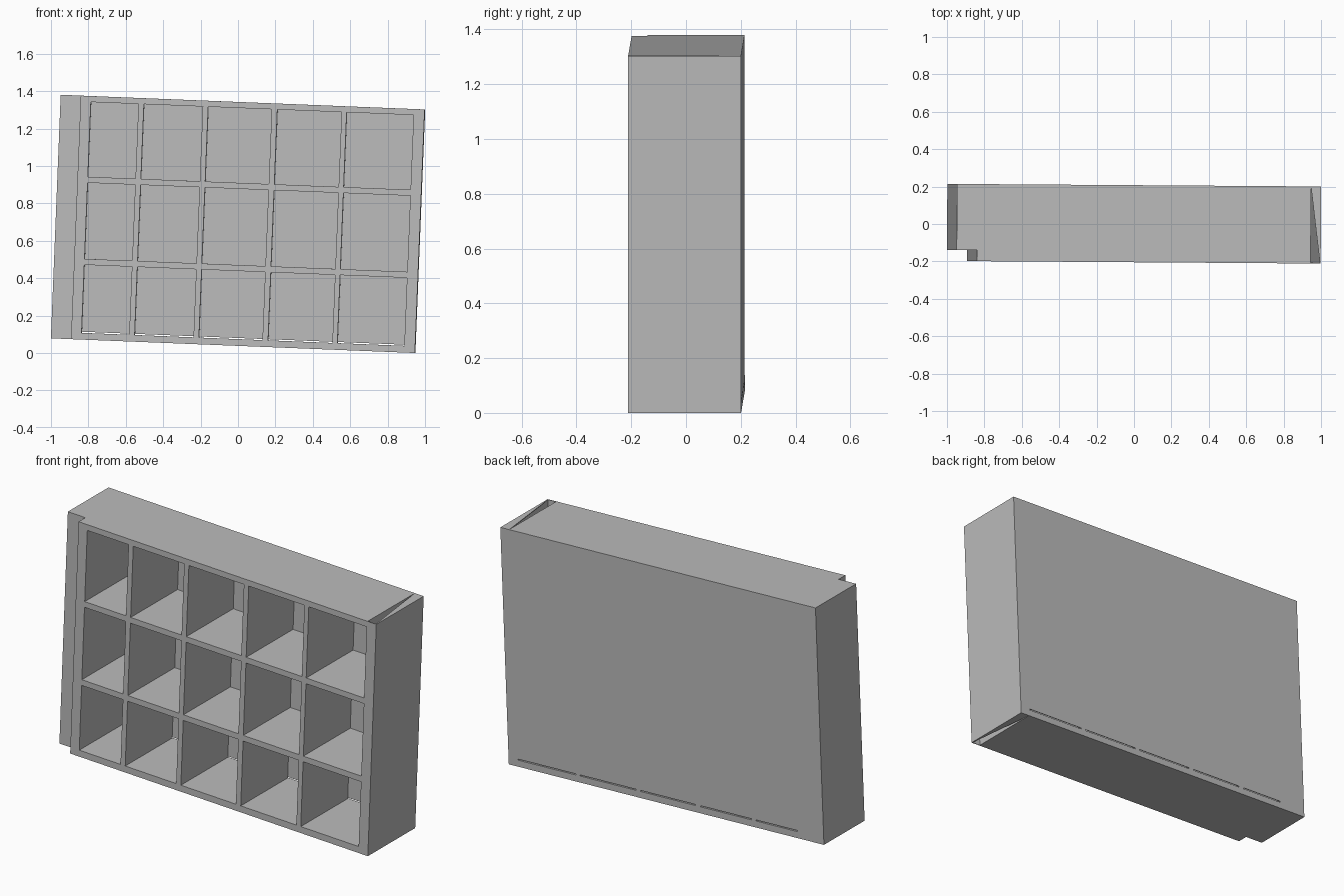
import bpy
from math import radians
from mathutils import Matrix

cube = bpy.data.objects.get("Cube")
if cube:
    bpy.data.objects.remove(cube, do_unlink=True)

# One plain material
grey = bpy.data.materials.new("plain_grey")
grey.use_nodes = True
COLOR = (0.5, 0.5, 0.5, 1)
grey.diffuse_color = COLOR
grey.node_tree.nodes["Principled BSDF"].inputs["Base Color"].default_value = COLOR

# Overall size; u runs along the width, v up the height, y through the depth
W, H = 1.948, 1.303
FRONT, BACK = -0.2045, 0.2075
STEP = -0.146
THIN = 0.004
SLIT = 0.006
COLUMNS = [(0.163, 0.418), (0.447, 0.762), (0.791, 1.131), (1.161, 1.505), (1.532, 1.890)]
ROWS = [(0.036, 0.400), (0.432, 0.839), (0.871, 1.271)]
LEFT, RIGHT = COLUMNS[0][0], COLUMNS[-1][1]

# The whole unit leans slightly to one side
LEAN = (Matrix.Translation((0, 0, 0.69)) @ Matrix.Rotation(radians(-0.4), 4, "Z")
        @ Matrix.Rotation(radians(2.3), 4, "Y") @ Matrix.Translation((-W / 2, 0, -H / 2)))


def prism(name, outline, low, high):
    """Extrude a counter-clockwise (u, y) outline from height low to high."""
    n = len(outline)
    verts = [(u, y, v) for v in (low, high) for u, y in outline]
    faces = [tuple(reversed(range(n))), tuple(range(n, 2 * n))]
    faces += [(i, (i + 1) % n, (i + 1) % n + n, i + n) for i in range(n)]
    mesh = bpy.data.meshes.new(name)
    mesh.from_pydata(verts, [], faces)
    mesh.materials.append(grey)
    obj = bpy.data.objects.new(name, mesh)
    obj.matrix_world = LEAN
    bpy.context.collection.objects.link(obj)


def board(name, u0, u1, low, high, y0=FRONT, y1=BACK):
    prism(name, [(u0, y0), (u1, y0), (u1, y1), (u0, y1)], low, high)


# Stepped post on the right-hand side of the unit
prism("stepped_post", [(0, STEP), (0.108, STEP), (0.108, FRONT), (LEFT, FRONT),
                       (LEFT, BACK), (0, BACK)], 0, H)

# Horizontal shelves fill the gaps between the rows
edges = [0] + [v for row in ROWS for v in row] + [H]
for i in range(0, len(edges), 2):
    board(f"shelf_{i // 2}", LEFT, RIGHT, edges[i], edges[i + 1])

# Upright dividers and back panels, row by row
for r, (low, high) in enumerate(ROWS):
    for c in range(len(COLUMNS) - 1):
        board(f"divider_{r}_{c}", COLUMNS[c][1], COLUMNS[c + 1][0], low, high)
    gap = SLIT if r == 0 else 0
    for c, (u0, u1) in enumerate(COLUMNS):
        board(f"back_panel_{r}_{c}", u0, u1, low + gap, high, BACK - THIN, BACK)

# Hollow column at the other end, with caps that leave a triangular opening
board("column_inner_wall", RIGHT, RIGHT + THIN, 0, H)
board("column_outer_wall", W - THIN, W, 0, H)
board("column_front", RIGHT + THIN, W - THIN, 0, H, FRONT, FRONT + THIN)
board("column_back", RIGHT + THIN, W - THIN, 0, H, BACK - THIN, BACK)
for name, low in (("column_bottom_cap", 0), ("column_top_cap", H - THIN)):
    prism(name, [(W - THIN, FRONT + THIN), (W - THIN, BACK - THIN),
                 (RIGHT + THIN, BACK - THIN)], low, low + THIN)
